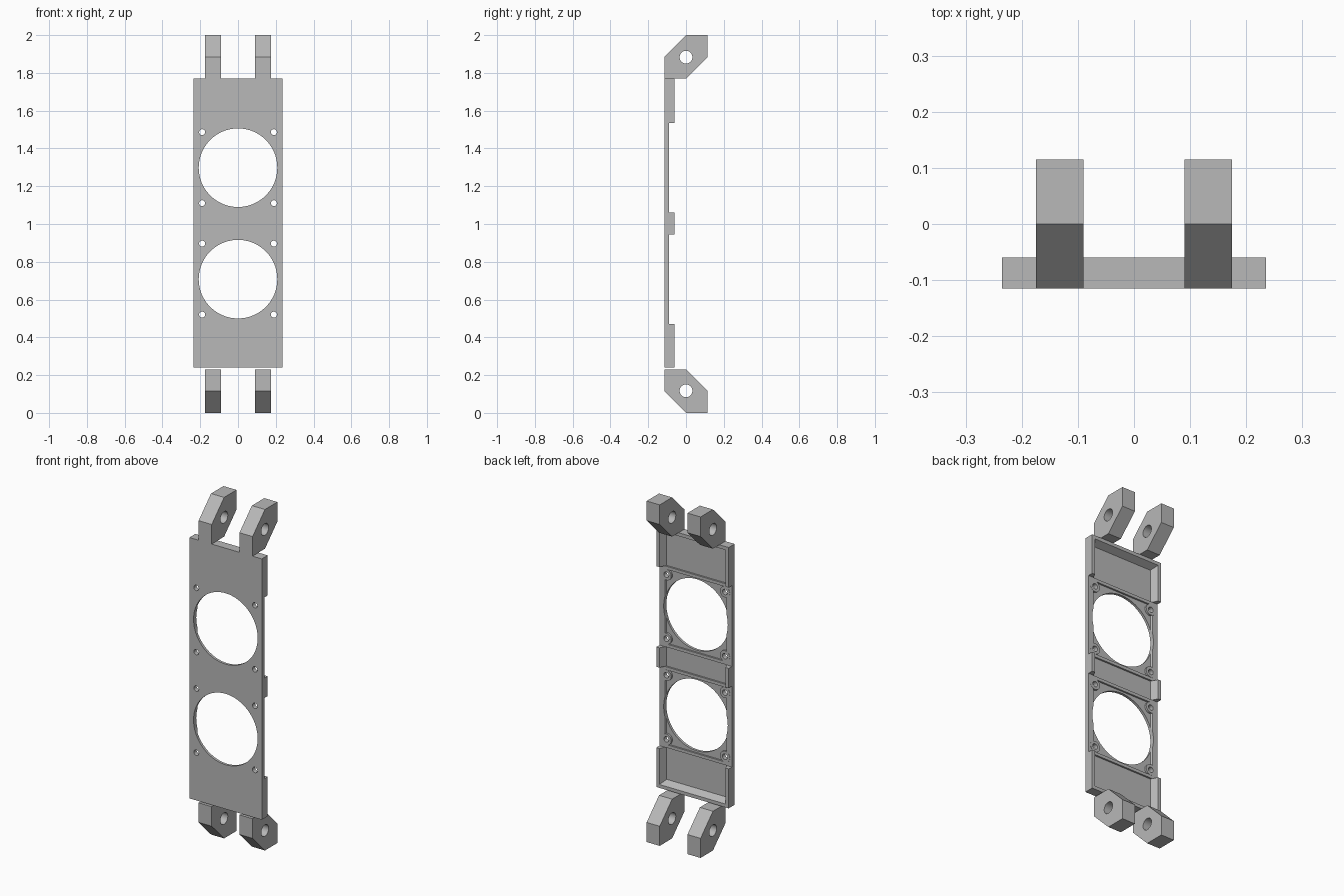
import bpy, bmesh, math
from mathutils import Matrix

if "Cube" in bpy.data.objects:
    bpy.data.objects.remove(bpy.data.objects["Cube"])

grey = bpy.data.materials.new("plain grey")
grey.use_nodes = True
grey.diffuse_color = (0.48, 0.48, 0.48, 1)
grey.node_tree.nodes["Principled BSDF"].inputs["Base Color"].default_value = grey.diffuse_color

FRONT, FLOOR, STEP, BACK = -0.115, -0.10, -0.09, -0.06
HALF_W, LOW, HIGH = 0.235, 0.24, 1.77
FANS = (0.708, 1.298)
FAN_HALF, FAN_R = 0.237, 0.208
SCREW, SCREW_R = 0.19, 0.016


def make(name, bm):
    bmesh.ops.recalc_face_normals(bm, faces=bm.faces)
    mesh = bpy.data.meshes.new(name)
    bm.to_mesh(mesh)
    bm.free()
    mesh.materials.append(grey)
    ob = bpy.data.objects.new(name, mesh)
    bpy.context.scene.collection.objects.link(ob)
    return ob


def loft(name, a, b):
    """Solid between two matching outlines."""
    bm = bmesh.new()
    va, vb = [bm.verts.new(p) for p in a], [bm.verts.new(p) for p in b]
    bm.faces.new(va)
    bm.faces.new(vb)
    for i in range(len(va)):
        j = (i + 1) % len(va)
        bm.faces.new((va[i], va[j], vb[j], vb[i]))
    return make(name, bm)


def rect(w, y, z0, z1):
    return [(-w, y, z0), (w, y, z0), (w, y, z1), (-w, y, z1)]


def box(name, w, y0, y1, z0, z1):
    return loft(name, rect(w, y0, z0, z1), rect(w, y1, z0, z1))


def cylinder(name, centre, radius, length, axis="Y", sides=48):
    bm = bmesh.new()
    turn = Matrix.Rotation(math.pi / 2, 4, "X" if axis == "Y" else "Y")
    bmesh.ops.create_cone(bm, cap_ends=True, segments=sides, radius1=radius, radius2=radius,
                          depth=length, matrix=Matrix.Translation(centre) @ turn)
    return make(name, bm)


def cut(ob, cutters):
    """Subtract the cutters one by one, then delete them."""
    for c in cutters:
        mod = ob.modifiers.new("cut", "BOOLEAN")
        mod.operation, mod.solver, mod.object = "DIFFERENCE", "EXACT", c
    bpy.context.view_layer.update()
    deps = bpy.context.evaluated_depsgraph_get()
    mesh = bpy.data.meshes.new_from_object(ob.evaluated_get(deps))
    ob.modifiers.clear()
    ob.data = mesh
    for c in cutters:
        bpy.data.objects.remove(c)


def smooth(ob):
    bpy.ops.object.select_all(action="DESELECT")
    ob.select_set(True)
    bpy.context.view_layer.objects.active = ob
    bpy.ops.object.shade_smooth_by_angle(angle=math.radians(30))


# Mounting plate: a shallow tray with sloped rims, lowered around each opening
plate = box("mounting_plate", HALF_W, FRONT, BACK, LOW, HIGH)
cutters = [loft("tray_cutter", rect(0.195, FLOOR, LOW + 0.04, HIGH - 0.04),
                rect(0.22, BACK + 0.01, LOW + 0.015, HIGH - 0.015))]
for z in FANS:
    cutters.append(box("rim_cutter", 0.4, STEP, 0.1, z - FAN_HALF, z + FAN_HALF))
    cutters.append(cylinder("opening_cutter", (0, FRONT, z), FAN_R, 0.3, sides=96))
    for sx in (-1, 1):
        for sz in (-1, 1):
            spot = (sx * SCREW, FRONT, z + sz * 0.188)
            cutters.append(cylinder("screw_cutter", spot, SCREW_R, 0.3, sides=24))
cut(plate, cutters)
smooth(plate)

# Cross ribs and screw bosses around each opening
for z in FANS:
    for sz in (-1, 1):
        edge = z + sz * FAN_HALF
        inner = edge - sz * 0.018
        box("cross_rib", 0.2, FLOOR - 0.005, STEP, min(edge, inner), max(edge, inner))
        for sx in (-1, 1):
            spot = (sx * SCREW, (FLOOR + STEP) / 2, z + sz * 0.188)
            boss = cylinder("screw_boss", spot, 0.032, 0.012)
            cut(boss, [cylinder("screw_cutter", spot, SCREW_R, 0.3, sides=24)])
            smooth(boss)

# Hinge lugs: six-sided profile with a pin hole, mirrored left/right and top/bottom
profile = [(-0.115, 0.77), (0, 0.77), (0.115, 0.885), (0.115, 1), (0, 1), (-0.115, 0.885)]
for sx, side in ((1, "left"), (-1, "right")):
    for sz, end in ((1, "upper"), (-1, "lower")):
        ends = [[(sx * x, y, 1 + sz * z) for y, z in profile] for x in (0.09, 0.175)]
        lug = loft(f"{end}_{side}_lug", *ends)
        cut(lug, [cylinder("pin_cutter", (sx * 0.13, 0, 1 + sz * 0.883), 0.034, 0.3, "X")])
        smooth(lug)
